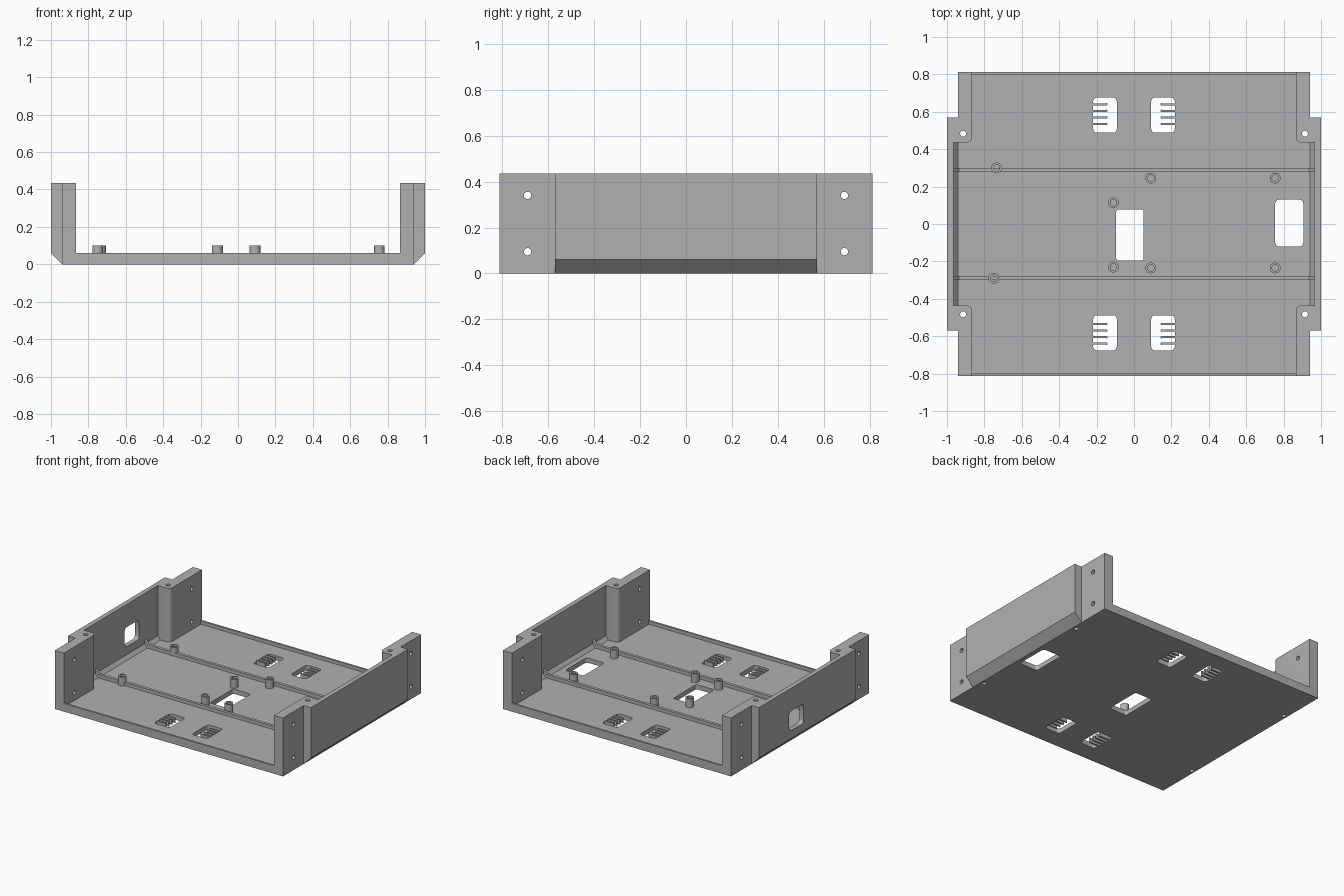
import bpy, bmesh
from math import cos, sin, pi

if "Cube" in bpy.data.objects:
    bpy.data.objects.remove(bpy.data.objects["Cube"])

grey = bpy.data.materials.new("plain grey")
grey.use_nodes = True
GREY = (0.44, 0.44, 0.44, 1)
grey.diffuse_color = GREY
grey.node_tree.nodes["Principled BSDF"].inputs["Base Color"].default_value = GREY

HEIGHT, FLOOR, LIP = 0.435, 0.035, 0.06
HALF_Y, WALL_Y, BAY_Y = 0.813, 0.57, 0.435
BASE_X, INNER_X, PLATE_X = 0.94, 0.965, 0.865


def add_object(name, bm):
    bmesh.ops.recalc_face_normals(bm, faces=bm.faces)
    mesh = bpy.data.meshes.new(name)
    bm.to_mesh(mesh)
    bm.free()
    mesh.materials.append(grey)
    ob = bpy.data.objects.new(name, mesh)
    bpy.context.collection.objects.link(ob)
    return ob


def prism(name, outline, lo, hi, axis):
    """Extrude a 2D outline along one axis."""
    place = {"x": lambda u, v, d: (d, u, v),
             "y": lambda u, v, d: (u, d, v),
             "z": lambda u, v, d: (u, v, d)}[axis]
    bm = bmesh.new()
    rings = [[bm.verts.new(place(u, v, d)) for u, v in outline] for d in (lo, hi)]
    bm.faces.new(rings[0])
    bm.faces.new(rings[1])
    n = len(outline)
    for i in range(n):
        j = (i + 1) % n
        bm.faces.new((rings[0][i], rings[0][j], rings[1][j], rings[1][i]))
    return add_object(name, bm)


def arc(cx, cy, r, start, end, steps=6):
    return [(cx + r * cos(start + (end - start) * i / steps),
             cy + r * sin(start + (end - start) * i / steps)) for i in range(steps + 1)]


def circle(cx, cy, r, n=20):
    return arc(cx, cy, r, 0, 2 * pi, n)[:-1]


def rect(u0, u1, v0, v1):
    return [(u0, v0), (u1, v0), (u1, v1), (u0, v1)]


def round_rect(u0, u1, v0, v1, r=0.02):
    pts = []
    for k, (u, v) in enumerate(rect(u0 + r, u1 - r, v0 + r, v1 - r)):
        pts += arc(u, v, r, pi + k * pi / 2, pi * 1.5 + k * pi / 2, 4)
    return pts


def four_way(quarter):
    """Complete a first-quadrant outline by mirroring in both axes."""
    half = quarter + [(-x, y) for x, y in reversed(quarter)]
    return half + [(-x, -y) for x, y in half]


# Solid body: chamfered middle section plus narrower end section
body = prism("tray_body", [(-BASE_X, 0), (BASE_X, 0), (1, LIP), (1, HEIGHT),
                           (-1, HEIGHT), (-1, LIP)], -WALL_Y, WALL_Y, "y")
ends = prism("end_block", rect(-BASE_X, BASE_X, -HALF_Y, HALF_Y), 0, HEIGHT, "z")

# Cross-shaped cavity with rounded corner posts, and the open ends above the lips
quarter = [(INNER_X, BAY_Y)] + arc(PLATE_X + 0.03, BAY_Y + 0.03, 0.03, 1.5 * pi, pi)
quarter.append((PLATE_X, HALF_Y - 0.015))
cutters = [
    prism("cavity", four_way(quarter), FLOOR, 1, "z"),
    prism("open_ends", rect(-PLATE_X, PLATE_X, -1, 1), LIP, 1, "z"),
    prism("centre_opening", round_rect(-0.095, 0.052, -0.195, 0.078, 0.012), -1, 0.2, "z"),
    prism("side_opening", round_rect(0.755, 0.905, -0.12, 0.13), -1, 0.2, "z"),
    prism("wall_window", round_rect(0.045, 0.215, 0.12, 0.265, 0.025), -1.2, -0.9, "x"),
]
for sy in (-1, 1):
    for z in (0.095, 0.34):
        cutters.append(prism("plate_hole", circle(sy * 0.69, z, 0.016), -1.2, 1.2, "x"))
    for sx in (-1, 1):
        cutters.append(prism("post_hole", circle(sx * 0.914, sy * 0.483, 0.016), -1, 1, "z"))
        cx, cy = sx * 0.155, sy * 0.582
        cutters.append(prism("vent", round_rect(cx - 0.063, cx + 0.063, cy - 0.094, cy + 0.094),
                             -1, 0.2, "z"))

for tool in [ends] + cutters:
    mod = body.modifiers.new(tool.name, "BOOLEAN")
    mod.operation = "UNION" if tool is ends else "DIFFERENCE"
    mod.solver = "EXACT"
    mod.object = tool
graph = bpy.context.evaluated_depsgraph_get()
result = bpy.data.meshes.new_from_object(body.evaluated_get(graph))
body.modifiers.clear()
body.data = result
body.data.materials.clear()
body.data.materials.append(grey)
for tool in [ends] + cutters:
    bpy.data.objects.remove(tool)

# Sloped strips along the foot of the side walls
for side, sx in (("left", 1), ("right", -1)):
    prism(side + "_wall_fillet", [(sx * 0.942, FLOOR), (sx * INNER_X, FLOOR),
                                  (sx * INNER_X, LIP)], -BAY_Y, BAY_Y, "y")

# Floor ribs that turn up at the walls
for side, sy in (("front", -1), ("back", 1)):
    prism(side + "_floor_rib",
          [(-INNER_X, FLOOR), (INNER_X, FLOOR), (INNER_X, 0.09), (0.935, LIP),
           (-0.935, LIP), (-INNER_X, 0.09)], sy * 0.289 - 0.011, sy * 0.289 + 0.011, "y")

# Round-ended fins reaching into each vent
for sx in (-1, 1):
    for sy in (-1, 1):
        for k in range(4):
            y = sy * 0.587 + (k - 1.5) * 0.035
            tip = arc(0.15, 0, 0.008, pi / 2, 1.5 * pi, 6)
            fin = [(0.218, 0.006), (0.15, 0.006)] + tip[1:-1] + [(0.15, -0.006), (0.218, -0.006)]
            prism("vent_fin", [(sx * u, y + v) for u, v in fin], 0.004, 0.04, "z")


def standoff(x, y, r=0.029, bore=0.017, n=20):
    """Tubular post with a blind bore."""
    bm = bmesh.new()
    rings = [[bm.verts.new((u, v, z)) for u, v in circle(x, y, rad, n)]
             for rad, z in ((r, FLOOR), (r, 0.1), (bore, 0.1), (bore, FLOOR + 0.004))]
    for a, b in zip(rings, rings[1:]):
        for i in range(n):
            j = (i + 1) % n
            bm.faces.new((a[i], a[j], b[j], b[i]))
    bm.faces.new(rings[0])
    bm.faces.new(rings[-1])
    return add_object("standoff", bm)


# Mounting posts
posts = [standoff(x, y) for x, y in (
    (-0.735, 0.3), (-0.75, -0.29), (0.09, 0.245), (0.755, 0.245),
    (-0.11, 0.113), (-0.11, -0.23), (0.09, -0.235), (0.755, -0.235))]

# Smooth the round surfaces, keep the edges sharp
bpy.ops.object.select_all(action="DESELECT")
for ob in posts + [body]:
    ob.select_set(True)
bpy.context.view_layer.objects.active = body
bpy.ops.object.shade_smooth_by_angle(angle=0.5)
